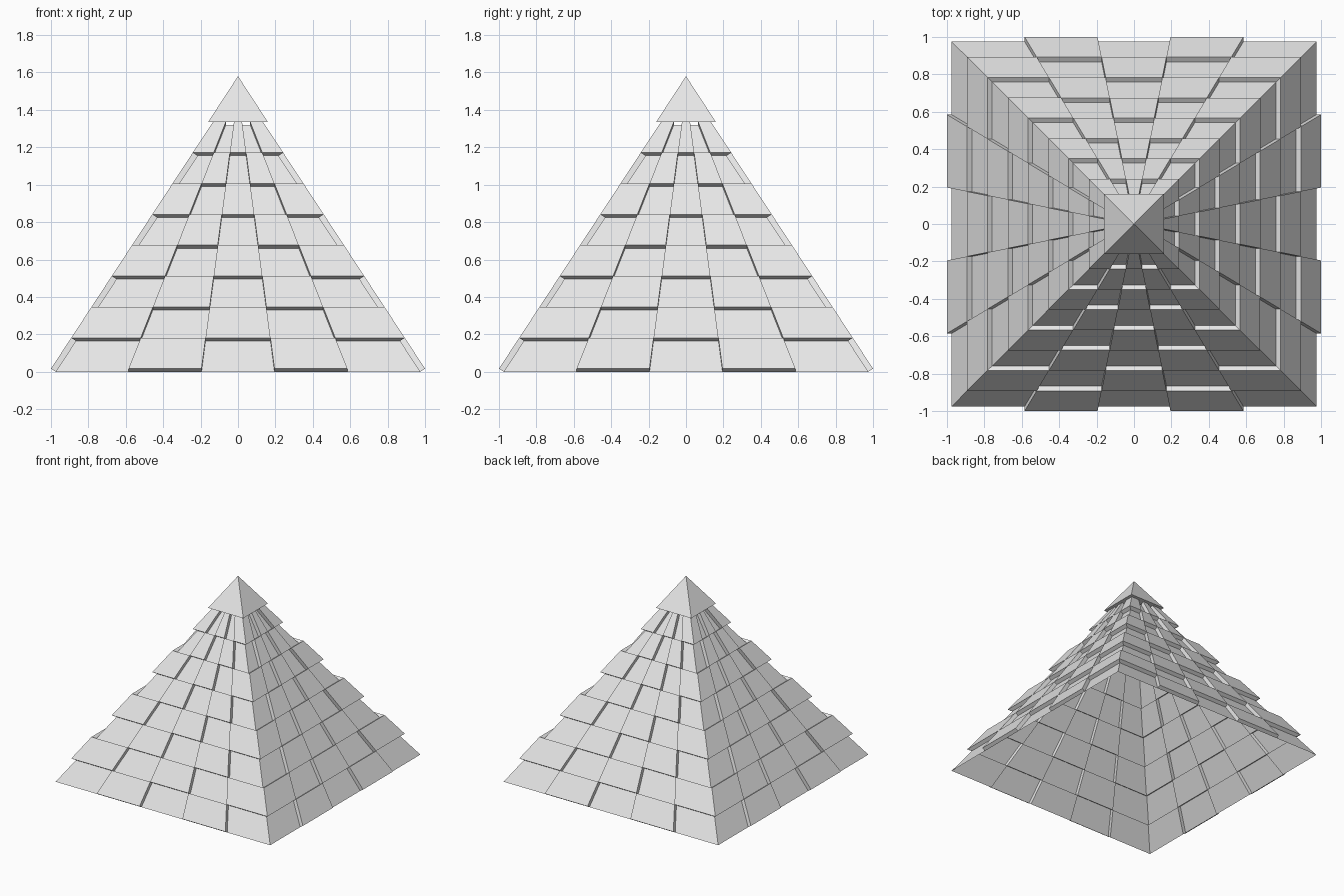
import bpy, bmesh, math
from mathutils import Matrix, Vector

cube = bpy.data.objects.get("Cube")
if cube:
    bpy.data.objects.remove(cube, do_unlink=True)

HALF, HEIGHT = 0.975, 1.485      # base half width and virtual apex height
COLS, ROWS, LAYERS = 5, 8, 9     # the last layer is replaced by the capstone
OUT, UP = 0.025, 0.0165          # raised block offset, at right angles to the slope

stone = bpy.data.materials.new("pale stone")
stone.use_nodes = True
colour = (0.8, 0.8, 0.8, 1)
stone.diffuse_color = colour
stone.node_tree.nodes["Principled BSDF"].inputs["Base Color"].default_value = colour


def finish(bm, name):
    mesh = bpy.data.meshes.new(name)
    bm.to_mesh(mesh)
    bm.free()
    mesh.materials.append(stone)
    obj = bpy.data.objects.new(name, mesh)
    bpy.context.collection.objects.link(obj)
    return obj


def slope_point(col, row):
    """Corner of a block on the front slope."""
    half = HALF * (1 - row / LAYERS)
    return Vector((half * (2 * col / COLS - 1), -half, HEIGHT * row / LAYERS))


# Pyramid shell: four slopes of blocks, raised in a checkerboard
bm = bmesh.new()
raised = []
for side in range(4):
    turn = Matrix.Rotation(side * math.pi / 2, 3, 'Z')
    for row in range(ROWS):
        for col in range(COLS):
            corners = [(col, row), (col + 1, row), (col + 1, row + 1), (col, row + 1)]
            face = bm.faces.new([bm.verts.new(turn @ slope_point(*c)) for c in corners])
            if (row + col) % 2:
                raised.append(face)
bmesh.ops.remove_doubles(bm, verts=bm.verts[:], dist=0.0005)

# Push the raised blocks out, mitred along the pyramid's corner edges
result = bmesh.ops.extrude_face_region(bm, geom=[f for f in raised if f.is_valid])
for v in [g for g in result["geom"] if isinstance(g, bmesh.types.BMVert)]:
    ax, ay = abs(v.co.x), abs(v.co.y)
    dx = math.copysign(OUT, v.co.x) if ax > ay - 0.001 else 0
    dy = math.copysign(OUT, v.co.y) if ay > ax - 0.001 else 0
    v.co += Vector((dx, dy, UP))
bmesh.ops.delete(bm, geom=[f for f in raised if f.is_valid], context='FACES_ONLY')
finish(bm, "pyramid_blocks")

# Capstone, wider than the opening below it
bm = bmesh.new()
bmesh.ops.create_cone(bm, cap_ends=True, segments=4, radius1=0.16 * math.sqrt(2), radius2=0,
                      depth=0.245, matrix=Matrix.Translation((0, 0, 1.335 + 0.1225))
                      @ Matrix.Rotation(math.pi / 4, 4, 'Z'))
bmesh.ops.remove_doubles(bm, verts=bm.verts[:], dist=0.0005)
finish(bm, "capstone")
